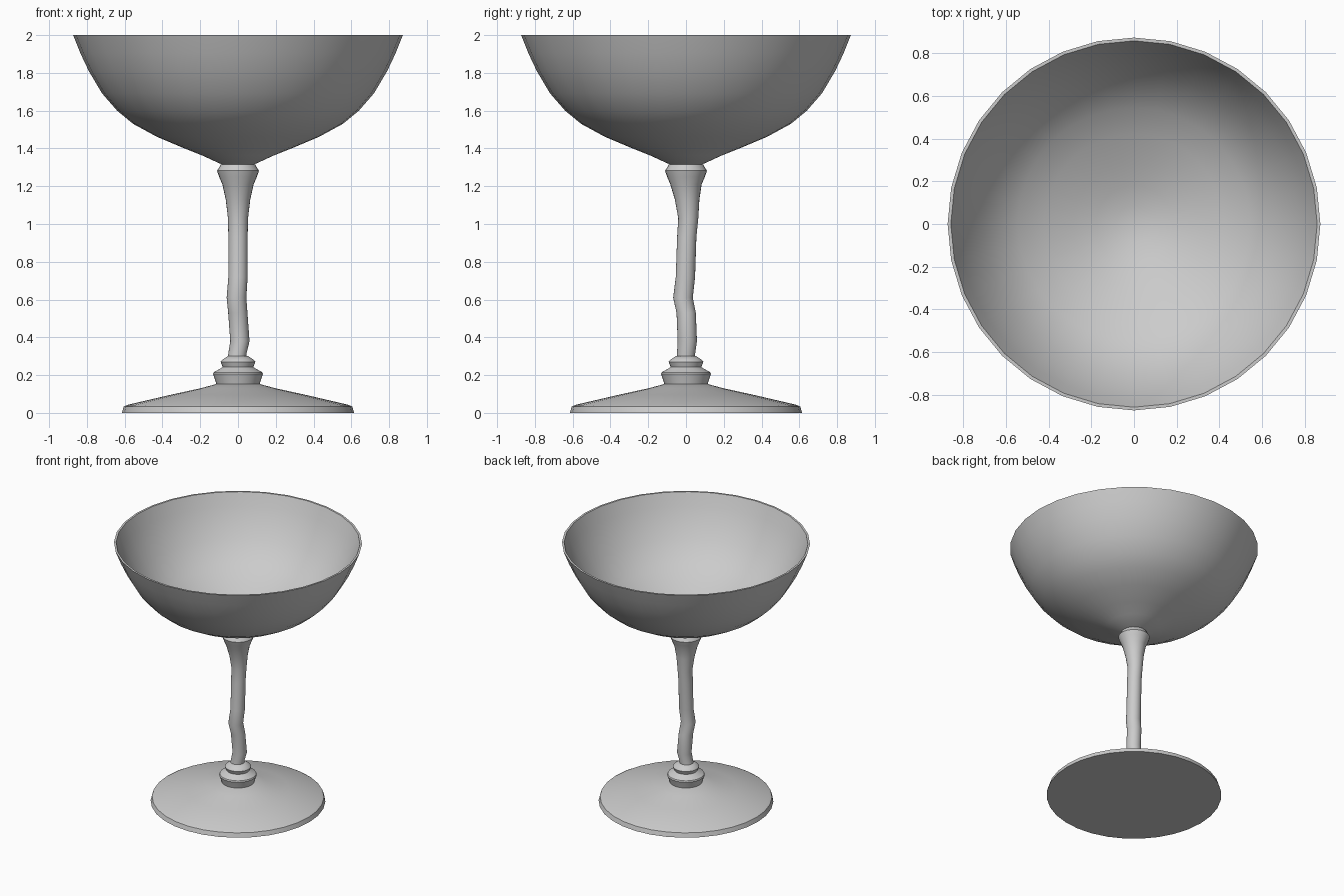
import bpy, bmesh, math


def lathe(name, rings, sides=32, angle=35):
    """Skin rings given as (radius, z[, centre x, centre y]); radius 0 is a pole."""
    bm = bmesh.new()
    loops = []
    for r, z, *c in rings:
        cx, cy = c if c else (0, 0)
        if r == 0:
            loops.append([bm.verts.new((cx, cy, z))] * sides)
        else:
            loops.append([bm.verts.new((cx + r * math.cos(2 * math.pi * i / sides),
                                        cy + r * math.sin(2 * math.pi * i / sides), z))
                          for i in range(sides)])
    for a, b in zip(loops, loops[1:]):
        for i in range(sides):
            j = (i + 1) % sides
            quad = list(dict.fromkeys((a[i], a[j], b[j], b[i])))
            bm.faces.new(quad)
    bmesh.ops.recalc_face_normals(bm, faces=bm.faces)
    me = bpy.data.meshes.new(name)
    bm.to_mesh(me)
    bm.free()
    ob = bpy.data.objects.new(name, me)
    bpy.context.collection.objects.link(ob)
    bpy.ops.object.select_all(action='DESELECT')
    ob.select_set(True)
    bpy.context.view_layer.objects.active = ob
    bpy.ops.object.shade_smooth_by_angle(angle=math.radians(angle))
    return ob


# Bowl: outer wall up to the rim, then inner wall back down
lathe("bowl", [(0, 1.31), (0.085, 1.315), (0.19, 1.363), (0.29, 1.403), (0.43, 1.462),
               (0.555, 1.53), (0.64, 1.60), (0.72, 1.692), (0.79, 1.81), (0.835, 1.905),
               (0.873, 2.0), (0.858, 2.0), (0.82, 1.905), (0.775, 1.815),
               (0.705, 1.702), (0.627, 1.613), (0.545, 1.545), (0.42, 1.477),
               (0.285, 1.418), (0.18, 1.378), (0.085, 1.352), (0, 1.345)])

# Stem: slightly crooked twig-like shaft with a flared collar under the bowl
lathe("stem", [(0, 0.28), (0.05, 0.28, -0.005, 0), (0.048, 0.31, -0.004, 0),
               (0.051, 0.38, 0.01, 0.007), (0.051, 0.53, -0.001, 0.001),
               (0.052, 0.61, -0.008, -0.016), (0.051, 0.72, 0, -0.003),
               (0.051, 0.93, 0, 0.004), (0.053, 1.03, 0, 0.012),
               (0.065, 1.13, 0, 0.006), (0.083, 1.21), (0.1, 1.25), (0.111, 1.282),
               (0.09, 1.316), (0, 1.32)], sides=24)

# Turned rings between stem and foot
lathe("stem_rings", [(0, 0.13), (0.112, 0.14), (0.117, 0.16), (0.132, 0.205), (0.128, 0.215),
                     (0.088, 0.238), (0.081, 0.243), (0.092, 0.27), (0.085, 0.28),
                     (0.052, 0.302), (0, 0.302)])

# Foot: shallow cone with a rounded edge
lathe("foot", [(0, 0), (0.615, 0), (0.605, 0.033), (0.588, 0.042), (0.36, 0.095),
               (0.2, 0.13), (0.11, 0.154), (0, 0.154)])
